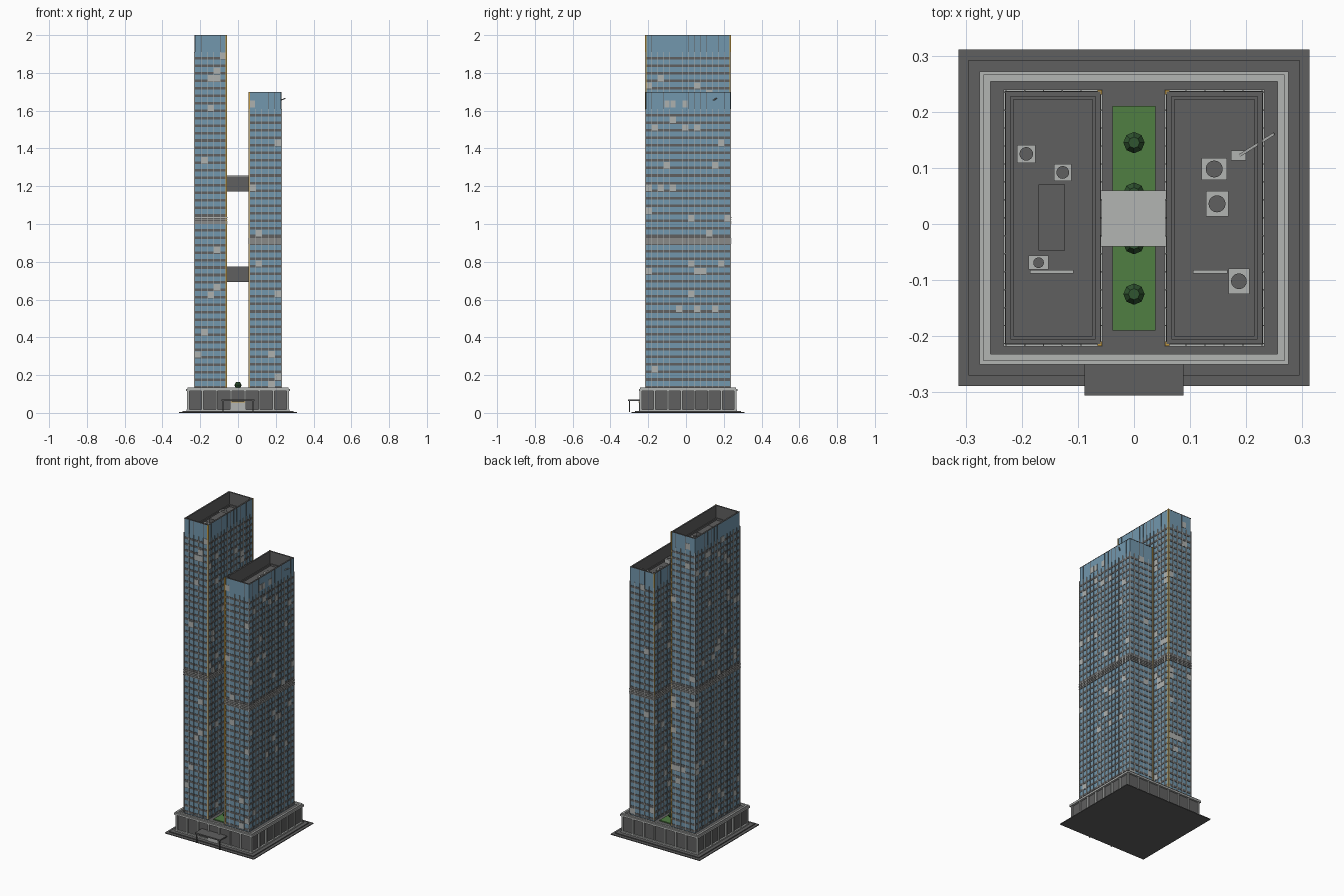
import bpy, bmesh, math, random
from mathutils import Matrix, Vector

if "Cube" in bpy.data.objects:
    bpy.data.objects.remove(bpy.data.objects["Cube"])

random.seed(7)
CY = 0.011  # shared centre line of the building in y


def material(name, rgb):
    m = bpy.data.materials.new(name)
    m.diffuse_color = (*rgb, 1)
    m.use_nodes = True
    m.node_tree.nodes["Principled BSDF"].inputs["Base Color"].default_value = m.diffuse_color
    return m


DARK = material("dark grey", (0.115, 0.115, 0.115))
GLASS = material("blue glass", (0.17, 0.31, 0.42))
LIGHT = material("light grey", (0.45, 0.46, 0.45))
PALE = material("pale blind", (0.42, 0.44, 0.43))
GOLD = material("gold", (0.55, 0.33, 0.06))
GREEN = material("lawn green", (0.08, 0.21, 0.055))
LEAF = material("leaf green", (0.03, 0.09, 0.03))


def finish(bm, name, mat):
    me = bpy.data.meshes.new(name)
    bm.to_mesh(me)
    bm.free()
    me.materials.append(mat)
    ob = bpy.data.objects.new(name, me)
    bpy.context.collection.objects.link(ob)
    return ob


def boxes(name, mat, items):
    """One object from boxes given as (x0, x1, y0, y1, z0, z1)."""
    bm = bmesh.new()
    for x0, x1, y0, y1, z0, z1 in items:
        m = Matrix.Translation(((x0 + x1) / 2, (y0 + y1) / 2, (z0 + z1) / 2))
        bmesh.ops.create_cube(bm, size=1, matrix=m @ Matrix.Diagonal((x1 - x0, y1 - y0, z1 - z0, 1)))
    return finish(bm, name, mat)


def cyls(name, mat, items, sides=16):
    """One object from cones given as (x, y, z0, z1, r0, r1)."""
    bm = bmesh.new()
    for x, y, z0, z1, r0, r1 in items:
        bmesh.ops.create_cone(bm, cap_ends=True, segments=sides, radius1=r0, radius2=r1,
                              depth=z1 - z0, matrix=Matrix.Translation((x, y, (z0 + z1) / 2)))
    return finish(bm, name, mat)


def ring(x0, x1, y0, y1, z0, z1, t):
    """Four walls of thickness t just inside a rectangle."""
    return [(x0, x1, y0, y0 + t, z0, z1), (x0, x1, y1 - t, y1, z0, z1),
            (x0, x0 + t, y0 + t, y1 - t, z0, z1), (x1 - t, x1, y0 + t, y1 - t, z0, z1)]


def on_sides(x0, x1, y0, y1, nx, ny):
    """Yield (side, column, columns, place) where place(a, b, z0, z1, d) is a box on that side."""
    def front(a, b, z0, z1, d): return (a, b, y0 - d, y0 + .001, z0, z1)
    def back(a, b, z0, z1, d): return (a, b, y1 - .001, y1 + d, z0, z1)
    def left(a, b, z0, z1, d): return (x0 - d, x0 + .001, a, b, z0, z1)
    def right(a, b, z0, z1, d): return (x1 - .001, x1 + d, a, b, z0, z1)
    return [(front, x0, x1, nx), (back, x0, x1, nx), (left, y0, y1, ny), (right, y0, y1, ny)]


def tower(name, x0, x1, top, floors, mech):
    y0, y1, base = CY - .224, CY + .224, .125
    crown = top - .09
    h = (crown - .13) / floors
    # glass body, hollow crown, roof deck
    boxes(name + "_glass_body", GLASS, [(x0, x1, y0, y1, base, crown - .004)]
          + ring(x0, x1, y0, y1, crown - .004, top - .003, .003))
    boxes(name + "_parapet_lining", DARK, ring(x0 + .003, x1 - .003, y0 + .003, y1 - .003, crown - .004, top - .003, .005)
          + ring(x0 - .001, x1 + .001, y0 - .001, y1 + .001, top - .003, top, .009)
          + ring(x0 + .008, x1 - .008, y0 + .008, y1 - .008, crown, crown + .012, .005))
    boxes(name + "_roof_deck", DARK, [(x0 + .003, x1 - .003, y0 + .003, y1 - .003, crown - .004, crown)])
    # floor bands, with one louvred plant floor
    bands, louvres = [], []
    for i in range(floors + 1):
        z = .13 + i * h
        if i < floors:
            bands.append((x0 - .0015, x1 + .0015, y0 - .0015, y1 + .0015, z, z + .34 * h))
        if i == mech:
            bands.append((x0 - .002, x1 + .002, y0 - .002, y1 + .002, z, z + h))
            for k in range(4):
                zz = z + (k + .3) * h / 4
                louvres.append((x0 - .005, x1 + .005, y0 - .005, y1 + .005, zz, zz + .1 * h))
    boxes(name + "_floor_bands", DARK, bands)
    boxes(name + "_louvres", LIGHT, louvres)
    # mullions, blinds and crown joints on every side
    mull, blinds, joints = [], [], []
    for place, a, b, n in on_sides(x0, x1, y0, y1, 5, 14):
        w = (b - a) / n
        for c in range(n + 1):
            p = a + c * w
            mull.append(place(p - .0012, p + .0012, .13, crown, .004))
            if 0 < c < n and random.random() < .55:
                joints.append(place(p - .001, p + .001, crown, top - .003, .002))
        for c in range(n):
            p = a + c * w
            for i in range(floors):
                if i != mech and random.random() < .045:
                    z = .13 + i * h
                    blinds.append(place(p + .001, p + w - .001, z + .1 * h, z + .95 * h, .002))
            if random.random() < .1:
                blinds.append(place(p + .002, p + w - .002, crown + .008, crown + .045, .0015))
    boxes(name + "_mullions", LIGHT, mull)
    boxes(name + "_blinds", PALE, blinds)
    boxes(name + "_crown_joints", DARK, joints)
    # gold strips on the two corners facing the gap
    gx = x1 if x1 < 0 else x0
    boxes(name + "_gold_corners", GOLD, [(gx - .004, gx + .004, y - .004, y + .004, .13, top) for y in (y0, y1)])
    return crown


# plaza and steps
boxes("plaza", DARK, [(-.313, .313, CY - .3, CY + .3, 0, .005), (-.295, .295, CY - .281, CY + .281, .005, .011)])

# podium: dark walls in a light frame
PX, P0, P1 = .262, CY - .249, CY + .249
boxes("podium_body", DARK, [(-PX, PX, P0, P1, .011, .122)])
frame = []
for place, a, b, n in on_sides(-PX, PX, P0, P1, 7, 7):
    for c in range(n + 1):
        p = a + c * (b - a) / n
        frame.append(place(p - .005, p + .005, .011, .118, .008))
boxes("podium_pillars", LIGHT, frame)
boxes("podium_trim", LIGHT, ring(-.275, .275, P0 - .012, P1 + .012, .115, .127, .014)
      + ring(-.268, .268, P0 - .006, P1 + .006, .122, .134, .012)
      + ring(-.272, .272, P0 - .009, P1 + .009, .011, .019, .011))

# entrance and canopy
boxes("canopy", DARK, [(-.088, .088, -.306, P0 + .002, .064, .072)]
      + [(s * .08 - .003, s * .08 + .003, -.302, -.296, .005, .064) for s in (-1, 1)])
boxes("entrance_doors", LIGHT, [(-.035, .035, P0 - .012, P0, .011, .054)])
boxes("entrance_gold_lintel", GOLD, [(-.038, .038, P0 - .014, P0, .054, .061)])

# towers
roof_l = tower("left_tower", -.228, -.061, 2.0, 45, 22)
roof_r = tower("right_tower", .059, .228, 1.70, 37, 19)

# bridges across the gap
for name, z in (("lower_bridge", .692), ("upper_bridge", 1.172)):
    boxes(name + "_body", DARK, [(-.061, .059, -.038, .058, z, z + .08)])
    boxes(name + "_roof", LIGHT, [(-.059, .057, -.04, .06, z + .08, z + .084)])

# courtyard lawn and trees
boxes("lawn", GREEN, [(-.038, .038, -.19, .21, .12, .128)])
TREES = [.145, .055, -.035, -.125]
cyls("tree_trunks", DARK, [(0, y, .126, .14, .004, .004) for y in TREES], 6)
cyls("tree_crowns", LEAF, [t for y in TREES for t in ((0, y, .135, .148, .014, .019), (0, y, .148, .163, .019, .010))], 8)


def roof_units(name, z, units):
    """Cooling units given as (x, y, width, depth, height), each with a round fan."""
    boxes(name + "_cooling_units", LIGHT, [(x - w / 2, x + w / 2, y - d / 2, y + d / 2, z, z + h) for x, y, w, d, h in units])
    cyls(name + "_fans", DARK, [(x, y, z + h, z + h + .003, min(w, d) * .38, min(w, d) * .38) for x, y, w, d, h in units])


roof_units("left_roof", roof_l, [(-.192, .125, .033, .032, .022), (-.127, .092, .032, .03, .022), (-.17, -.069, .036, .025, .02)])
roof_units("right_roof", roof_r, [(.143, .098, .045, .04, .025), (.148, .036, .04, .045, .025), (.187, -.102, .037, .045, .025)])
boxes("lift_house", DARK, [(-.17, -.123, -.047, .07, roof_l, roof_l + .04)])
boxes("roof_pipes", LIGHT, [(-.185, -.108, -.088, -.082, roof_l + .004, roof_l + .01),
                            (.105, .167, -.088, -.082, roof_r + .004, roof_r + .01)])

# window cleaning crane on the right roof
boxes("crane_base", LIGHT, [(.173, .2, .113, .131, roof_r, roof_r + .03)])
a, b = Vector((.188, .122, roof_r + .03)), Vector((.25, .161, roof_r + .055))
bm = bmesh.new()
bmesh.ops.create_cube(bm, size=1, matrix=Matrix.Translation((a + b) / 2) @ (b - a).to_track_quat('Z', 'Y').to_matrix().to_4x4()
                      @ Matrix.Diagonal((.005, .005, (b - a).length, 1)))
finish(bm, "crane_arm", LIGHT)
